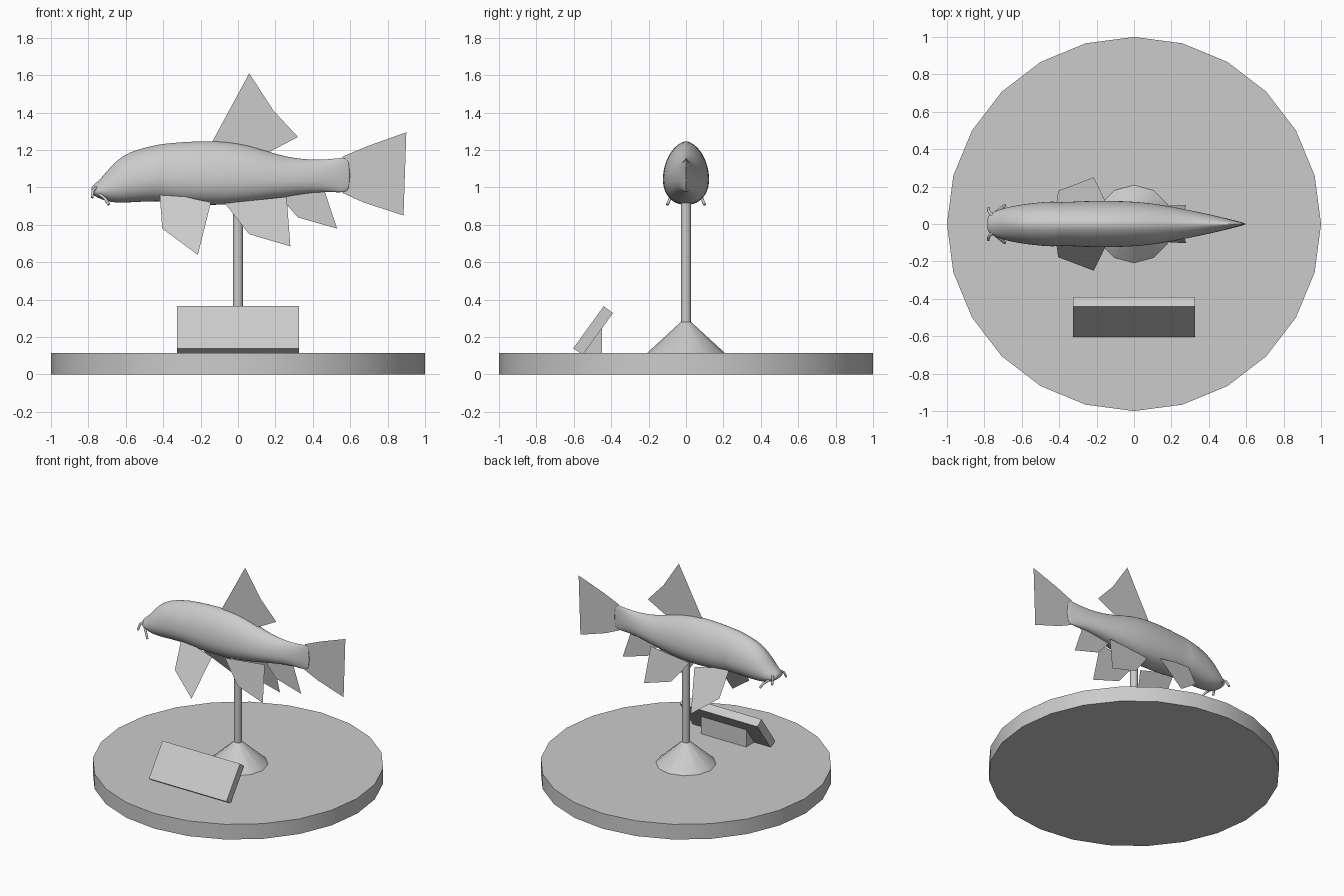
import bpy, bmesh, math

if "Cube" in bpy.data.objects:
    bpy.data.objects.remove(bpy.data.objects["Cube"])

grey = bpy.data.materials.new("plain_grey")
grey.diffuse_color = (0.6, 0.6, 0.6, 1)
grey.use_nodes = True
grey.node_tree.nodes["Principled BSDF"].inputs["Base Color"].default_value = grey.diffuse_color


def add_mesh(name, verts, faces, smooth=None):
    mesh = bpy.data.meshes.new(name)
    mesh.from_pydata(verts, [], faces)
    return finish(name, mesh, smooth)


def finish(name, mesh, smooth=None):
    mesh.materials.append(grey)
    obj = bpy.data.objects.new(name, mesh)
    bpy.context.collection.objects.link(obj)
    if smooth:
        bpy.ops.object.select_all(action='DESELECT')
        obj.select_set(True)
        bpy.context.view_layer.objects.active = obj
        bpy.ops.object.shade_smooth_by_angle(angle=math.radians(smooth))
    return obj


def frustum(name, r1, r2, z1, z2, sides):
    bm = bmesh.new()
    bmesh.ops.create_cone(bm, cap_ends=True, segments=sides,
                          radius1=r1, radius2=r2, depth=z2 - z1)
    bmesh.ops.translate(bm, verts=bm.verts, vec=(0, 0, (z1 + z2) / 2))
    mesh = bpy.data.meshes.new(name)
    bm.to_mesh(mesh)
    bm.free()
    return finish(name, mesh, 35)


def prism_x(name, profile, half):
    """Extrude a (y, z) profile along x."""
    n = len(profile)
    verts = [(s * half, y, z) for s in (-1, 1) for y, z in profile]
    faces = [tuple(range(n))[::-1], tuple(range(n, 2 * n))]
    faces += [(i, (i + 1) % n, n + (i + 1) % n, n + i) for i in range(n)]
    obj = add_mesh(name, verts, faces)
    bm = bmesh.new()
    bm.from_mesh(obj.data)
    bmesh.ops.recalc_face_normals(bm, faces=bm.faces)
    bm.to_mesh(obj.data)
    bm.free()
    return obj


# display stand
BASE_TOP = 0.115
frustum("base_disc", 1.0, 1.0, 0, BASE_TOP, 24)
frustum("pole_foot", 0.208, 0.028, BASE_TOP, 0.28, 12)
frustum("pole", 0.027, 0.027, 0.27, 0.95, 12)

# tilted sign and its wedge support
prism_x("sign_board", [(-0.603, 0.14), (-0.565, BASE_TOP), (-0.545, BASE_TOP),
                       (-0.39, 0.328), (-0.44, 0.365)], 0.325)
prism_x("sign_support", [(-0.545, BASE_TOP), (-0.45, BASE_TOP), (-0.45, 0.247)], 0.19)

# fish body stations: x, bottom z, top z, half width
stations = [
    (-0.785, 0.975, 1.00, 0.035), (-0.77, 0.955, 1.015, 0.055),
    (-0.73, 0.935, 1.05, 0.075), (-0.68, 0.92, 1.115, 0.09),
    (-0.62, 0.916, 1.17, 0.102), (-0.54, 0.922, 1.206, 0.114),
    (-0.42, 0.926, 1.232, 0.124), (-0.405, 0.922, 1.234, 0.115),
    (-0.28, 0.908, 1.247, 0.124), (-0.12, 0.904, 1.251, 0.126),
    (0.0, 0.91, 1.238, 0.121), (0.1, 0.924, 1.213, 0.111),
    (0.2, 0.94, 1.18, 0.094), (0.3, 0.957, 1.157, 0.074),
    (0.4, 0.973, 1.148, 0.053), (0.5, 0.976, 1.151, 0.029),
    (0.56, 0.97, 1.163, 0.014), (0.6, 0.985, 1.15, 0.002)]
RING = 24
verts, faces = [], []
for x, low, top, width in stations:
    mid = low + 0.4 * (top - low)
    for i in range(RING):
        a = 2 * math.pi * i / RING
        c, s = math.cos(a), math.sin(a)
        power = 1.2 if s > 0 else 0.85
        y = math.copysign(abs(c) ** power, c) * width if abs(c) > 1e-6 else 0
        verts.append((x, y, mid + s * ((top - mid) if s > 0 else (mid - low))))
for k in range(len(stations) - 1):
    for i in range(RING):
        j = (i + 1) % RING
        faces.append((k * RING + i, k * RING + j, (k + 1) * RING + j, (k + 1) * RING + i))
last = (len(stations) - 1) * RING
faces.append(tuple(range(RING))[::-1])
faces.append(tuple(last + i for i in range(RING)))
body = add_mesh("fish_body", verts, faces, 60)
body.modifiers.new("smooth", 'SUBSURF').levels = 1
body.modifiers["smooth"].render_levels = 1


# fins are flat sheets drawn in x, z with y as a function of z
def fin(name, outline, y_rule=lambda z: 0):
    add_mesh(name, [(x, y_rule(z), z) for x, z in outline], [tuple(range(len(outline)))])


fin("dorsal_fin", [(-0.14, 1.24), (0.15, 1.18), (0.32, 1.27), (0.19, 1.41), (0.06, 1.61)])
fin("tail_fin", [(0.56, 0.97), (0.67, 0.92), (0.885, 0.85), (0.9, 1.295),
                 (0.69, 1.22), (0.56, 1.165)])
fin("anal_fin", [(0.22, 0.955), (0.32, 0.84), (0.53, 0.78), (0.46, 0.99)])
for side, label in ((-1, "front"), (1, "back")):
    fin("pectoral_fin_" + label, [(-0.42, 0.98), (-0.405, 0.78), (-0.215, 0.64), (-0.145, 0.92)],
        lambda z: side * (0.09 + (0.95 - z) * 0.515))
    fin("pelvic_fin_" + label, [(-0.07, 0.915), (0.06, 0.75), (0.28, 0.685), (0.26, 0.95)],
        lambda z: side * (0.055 + (0.93 - z) * 0.195))

    # whisker tubes at the mouth
    for part, path in (("upper", [(-0.755, 0.045, 1.0), (-0.775, 0.065, 0.985), (-0.78, 0.085, 0.945)]),
                       ("lower", [(-0.74, 0.06, 0.965), (-0.71, 0.085, 0.94), (-0.69, 0.1, 0.908)])):
        curve = bpy.data.curves.new("whisker", 'CURVE')
        curve.dimensions = '3D'
        curve.bevel_depth = 0.008
        curve.bevel_resolution = 1
        curve.use_fill_caps = True
        spline = curve.splines.new('POLY')
        spline.points.add(len(path) - 1)
        for point, (x, y, z) in zip(spline.points, path):
            point.co = (x, side * y, z, 1)
        finish("whisker_%s_%s" % (part, label), curve)
